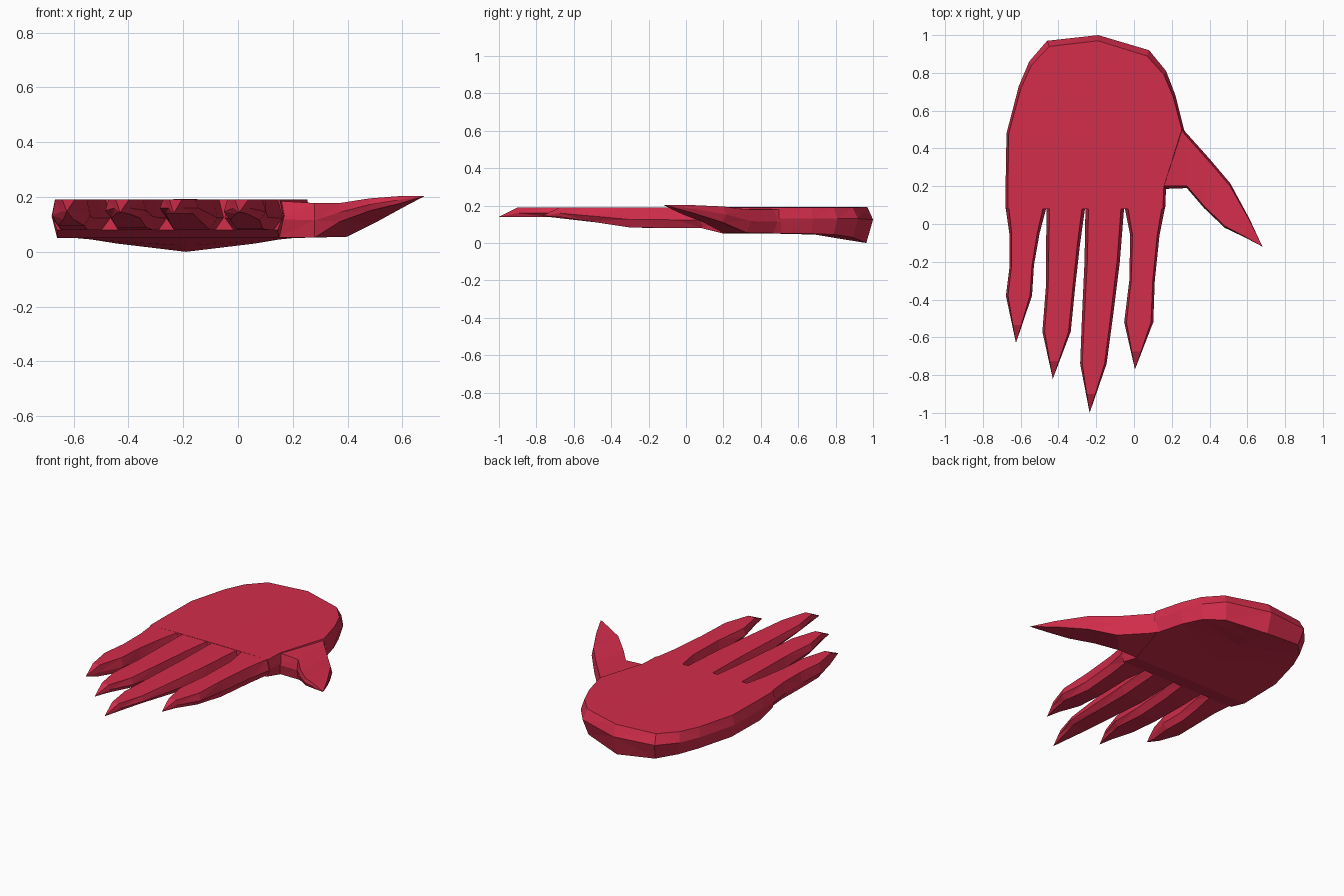
import bpy
import bmesh

if "Cube" in bpy.data.objects:
    bpy.data.objects.remove(bpy.data.objects["Cube"])

red = bpy.data.materials.new("crimson")
red.diffuse_color = (0.65, 0.026, 0.07, 1)
red.use_nodes = True
red.node_tree.nodes["Principled BSDF"].inputs["Base Color"].default_value = red.diffuse_color


def loft(name, rings, tip=None, cap_end=None):
    """Skin equal-length rings; close with a point, a cap or a rounded end."""
    bm = bmesh.new()
    rows = [[bm.verts.new(p) for p in ring] for ring in rings]
    n = len(rows[0])
    for a, b in zip(rows, rows[1:]):
        for i in range(n):
            j = (i + 1) % n
            bm.faces.new((a[i], a[j], b[j], b[i]))
    bm.faces.new(rows[0])
    last = rows[-1]
    if tip:
        t = bm.verts.new(tip)
        for i in range(n):
            bm.faces.new((last[i], last[(i + 1) % n], t))
    if cap_end:
        c = bm.verts.new(cap_end)
        for i in range(0, n, 2):
            bm.faces.new((last[i], last[(i + 1) % n], last[(i + 2) % n], c))
    bmesh.ops.triangulate(bm, faces=bm.faces[:])
    bmesh.ops.recalc_face_normals(bm, faces=bm.faces[:])
    me = bpy.data.meshes.new(name)
    bm.to_mesh(me)
    bm.free()
    me.materials.append(red)
    ob = bpy.data.objects.new(name, me)
    bpy.context.collection.objects.link(ob)
    return ob


# Palm: left x, left y, right x, right y, centre y, side and centre bottom z, y bevel
palm = [
    (-0.68, 0.08, 0.165, 0.08, 0.08, 0.08, 0.08, 0),
    (-0.68, 0.20, 0.17, 0.20, 0.20, 0.05, 0.05, 0),
    (-0.675, 0.48, 0.265, 0.50, 0.48, 0.05, 0.05, 0),
    (-0.61, 0.73, 0.22, 0.68, 0.70, 0.05, 0.045, 0.01),
    (-0.555, 0.86, 0.17, 0.81, 0.85, 0.045, 0.022, 0.02),
    (-0.46, 0.97, 0.08, 0.92, 1.00, 0.03, 0.0, 0.03),
]
rings = []
for lx, ly, rx, ry, cy, zs, zc, d in palm:
    cx = -0.19
    rings.append([
        (lx, ly, 0.13), (lx + 0.012, ly - d, 0.19), (cx, cy - d, 0.192),
        (rx - 0.012, ry - d, 0.19), (rx, ry, 0.13),
        (rx - 0.02, ry - d, zs), (cx, cy - d * 1.2, zc), (lx + 0.02, ly - d, zs)])
# rounded wrist end: corners are the side rims and the top and bottom centres
ob_end = (-0.19, 1.0, 0.125)
loft("palm", rings, cap_end=ob_end)


# Fingers: stations of (left x, right x, y), then the tip
def finger(name, stations, tip):
    def bottom(y):
        return 0.08 + 0.06 * min(max((-0.28 - y) / 0.4, 0), 1)

    # extra narrow station keeps the pointed nail high on top
    l, r, y = stations[-1]
    k = 0.62
    stations = stations + [(l + (tip[0] - l) * k, r + (tip[0] - r) * k,
                            y + (tip[1] - y) * k)]
    rows = []
    for l, r, y in stations:
        w = r - l
        zb = bottom(y)
        rows.append([(l, y, 0.6 * zb + 0.4 * 0.19), (l + 0.08 * w, y, 0.19),
                     (r - 0.08 * w, y, 0.19), (r, y, 0.6 * zb + 0.4 * 0.19),
                     (r - 0.15 * w, y, zb), (l + 0.15 * w, y, zb)])
    loft(name, rows, tip=(tip[0], tip[1], 0.14 + 0.02 * (tip[1] + 1)))


finger("little_finger", [(-0.68, -0.463, 0.09), (-0.66, -0.50, -0.05),
                         (-0.658, -0.53, -0.22), (-0.678, -0.54, -0.38)],
       (-0.625, -0.63))
finger("ring_finger", [(-0.463, -0.258, 0.09), (-0.465, -0.285, -0.1),
                       (-0.467, -0.312, -0.34), (-0.485, -0.335, -0.57)],
       (-0.43, -0.82))
finger("middle_finger", [(-0.257, -0.052, 0.09), (-0.262, -0.075, -0.2),
                         (-0.275, -0.11, -0.48), (-0.285, -0.145, -0.74)],
       (-0.235, -1.0))
finger("index_finger", [(-0.05, 0.165, 0.09), (-0.02, 0.135, -0.06),
                        (-0.025, 0.11, -0.3), (-0.052, 0.102, -0.52)],
       (0.005, -0.77))

# Thumb: outer xy, inner xy, top z, outer and inner bottom z
thumb = [
    (0.20, 0.62, 0.14, 0.185, 0.186, 0.052, 0.052),
    (0.27, 0.49, 0.28, 0.19, 0.178, 0.052, 0.052),
    (0.40, 0.345, 0.37, 0.085, 0.178, 0.055, 0.11),
    (0.51, 0.215, 0.48, -0.02, 0.195, 0.11, 0.15),
    (0.61, 0.03, 0.585, -0.07, 0.203, 0.165, 0.175),
]
rings = []
for ox, oy, ix, iy, zt, zo, zi in thumb:
    def at(t, z):
        return (ox + (ix - ox) * t, oy + (iy - oy) * t, z)
    rings.append([at(0, (zt + zo) / 2), at(0.06, zt), at(0.96, zt),
                  at(1, (zt + zi) / 2), at(0.96, zi), at(0.08, zo)])
loft("thumb", rings, tip=(0.68, -0.12, 0.203))
